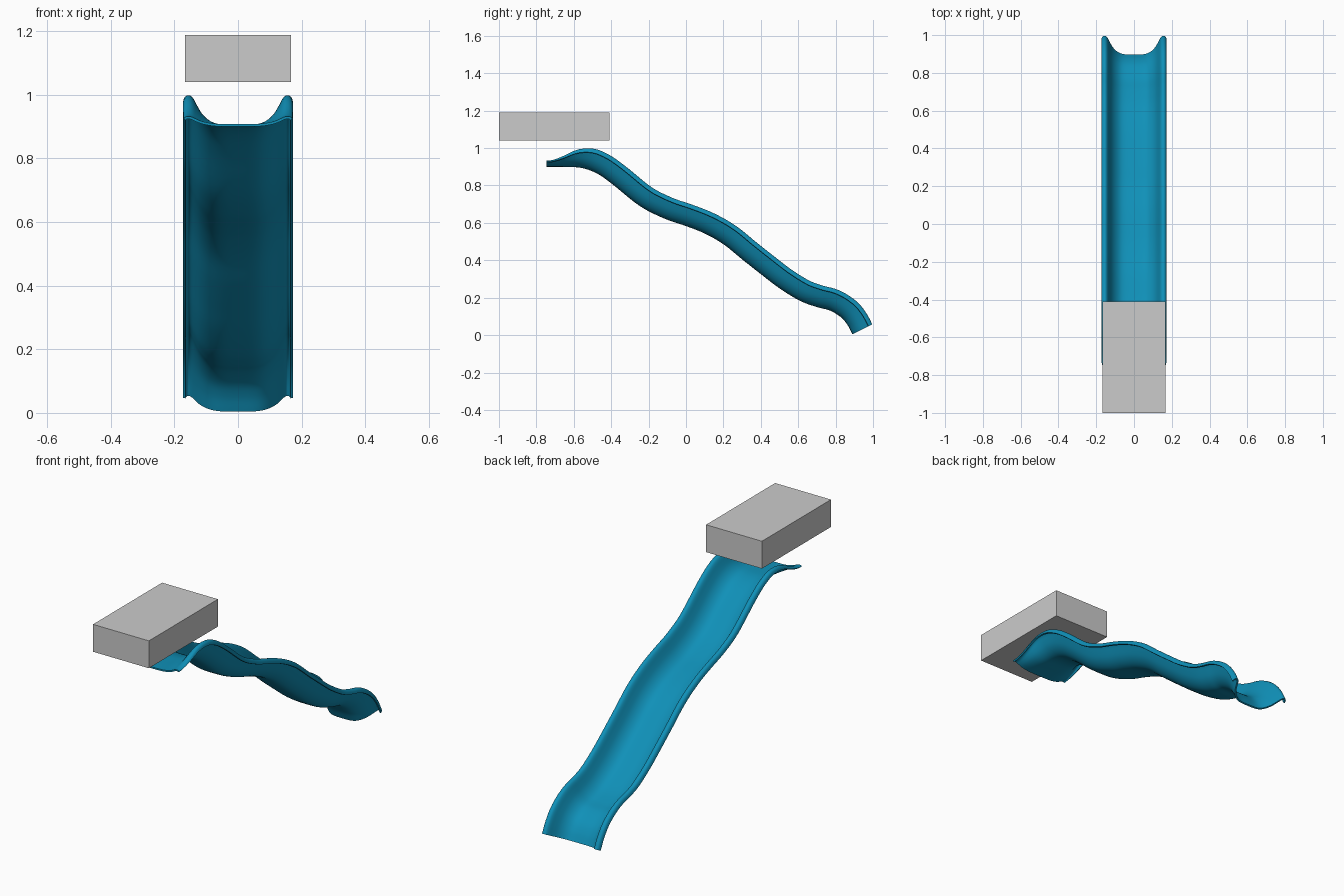
import bpy, bmesh
from mathutils import Vector

if "Cube" in bpy.data.objects:
    bpy.data.objects.remove(bpy.data.objects["Cube"])


def spline(pts, steps):
    """Catmull-Rom through 2D points."""
    p = [Vector(q) for q in pts]
    p = [p[0] * 2 - p[1]] + p + [p[-1] * 2 - p[-2]]
    out = []
    for i in range(1, len(p) - 2):
        a, b, c, d = p[i - 1:i + 3]
        for k in range(steps):
            t = k / steps
            out.append(0.5 * (2 * b + (c - a) * t + (2 * a - 5 * b + 4 * c - d) * t * t
                              + (3 * b - a - 3 * c + d) * t ** 3))
    return out + [p[-2]]


# underside centre line of the chute (y, z)
path = spline([(-.745, .90), (-.65, .899), (-.56, .894), (-.48, .866), (-.40, .812),
               (-.25, .692), (-.12, .625), (0, .583), (.10, .543), (.20, .486),
               (.30, .405), (.40, .326), (.50, .25), (.61, .183), (.70, .150),
               (.77, .131), (.83, .094), (.865, .052), (.89, .004)], 5)

# half cross-section: x, height; ends in a turned-over lip
half = spline([(0, 0), (.045, .001), (.075, .008), (.10, .025), (.12, .049),
               (.135, .078), (.145, .100), (.153, .110), (.161, .108), (.1655, .094)], 3)
section = [Vector((-v.x, v.y)) for v in half[:0:-1]] + half

# chute: sweep the section, flattened at the top entry
bm = bmesh.new()
rows = []
for i, p in enumerate(path):
    t = (path[min(i + 1, len(path) - 1)] - path[max(i - 1, 0)]).normalized()
    n = Vector((-t.y, t.x))
    r = min(1, (p.x + .745) / .245)
    depth = .22 + .78 * r * r * (3 - 2 * r)
    row = []
    for s in section:
        q = p + n * s.y * depth
        row.append(bm.verts.new((s.x, q.x, q.y)))
    rows.append(row)
for a, b in zip(rows, rows[1:]):
    for j in range(len(section) - 1):
        bm.faces.new((a[j], a[j + 1], b[j + 1], b[j]))
mesh = bpy.data.meshes.new("slide_chute")
bm.to_mesh(mesh)
bm.free()
chute = bpy.data.objects.new("slide_chute", mesh)
bpy.context.collection.objects.link(chute)

solid = chute.modifiers.new("thickness", 'SOLIDIFY')
solid.thickness = .008
solid.offset = 1 if mesh.polygons[len(section) // 2].normal.z > 0 else -1

blue = bpy.data.materials.new("blue_plastic")
blue.diffuse_color = (.005, .28, .48, 1)
blue.use_nodes = True
blue.node_tree.nodes["Principled BSDF"].inputs["Base Color"].default_value = blue.diffuse_color
mesh.materials.append(blue)
bpy.context.view_layer.objects.active = chute
chute.select_set(True)
bpy.ops.object.modifier_apply(modifier="thickness")
bpy.ops.object.shade_smooth_by_angle(angle=.7)

# block above the entry
bpy.ops.mesh.primitive_cube_add(size=1, location=(0, -.705, 1.115))
block = bpy.context.object
block.name = "top_block"
block.scale = (.334, .59, .148)
bpy.ops.object.transform_apply(location=False, rotation=False, scale=True)
